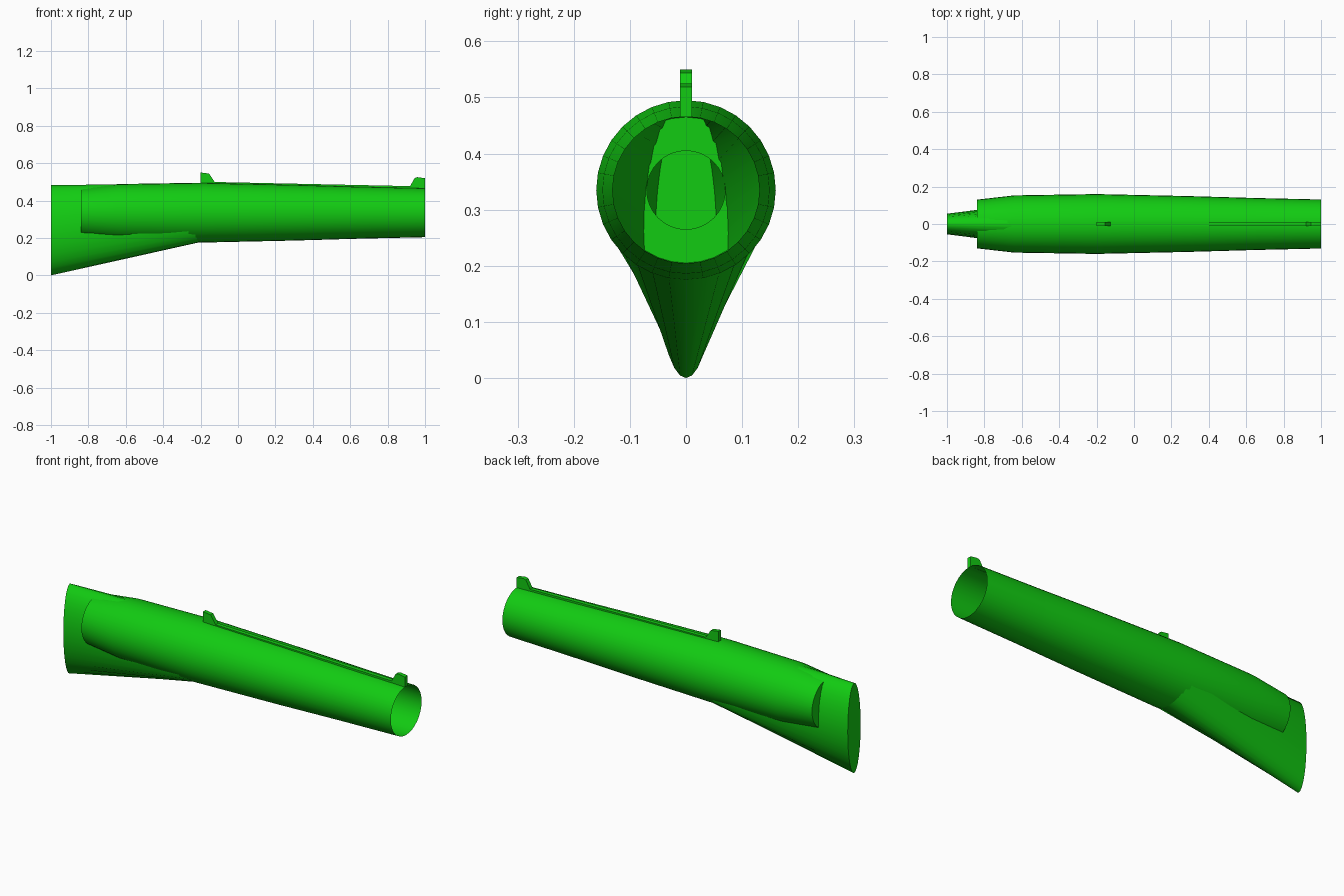
import bpy, bmesh
from math import sin, cos, tau

cube = bpy.data.objects.get("Cube")
if cube:
    bpy.data.objects.remove(cube)

SIDES = 32
AXIS_Z = 0.335

green = bpy.data.materials.new("bright green")
green.use_nodes = True
COLOUR = (0.006, 0.6, 0.006, 1)
green.diffuse_color = COLOUR
green.node_tree.nodes["Principled BSDF"].inputs["Base Color"].default_value = COLOUR


def finish(name, bm, smooth=True):
    """Turn a bmesh into a named green object."""
    mesh = bpy.data.meshes.new(name)
    bm.to_mesh(mesh)
    bm.free()
    mesh.materials.append(green)
    obj = bpy.data.objects.new(name, mesh)
    bpy.context.collection.objects.link(obj)
    if smooth:
        bpy.ops.object.select_all(action='DESELECT')
        obj.select_set(True)
        bpy.context.view_layer.objects.active = obj
        bpy.ops.object.shade_smooth_by_angle(angle=0.6)
    return obj


def loft(name, sections, cap_start=False):
    """Skin elliptical sections (x, centre z, half width, half height)."""
    bm = bmesh.new()
    rings = []
    for x, cz, w, h in sections:
        rings.append([bm.verts.new((x, w * cos(tau * i / SIDES), cz + h * sin(tau * i / SIDES)))
                      for i in range(SIDES)])
    for a, b in zip(rings, rings[1:]):
        for i in range(SIDES):
            j = (i + 1) % SIDES
            bm.faces.new((a[i], a[j], b[j], b[i]))
    if cap_start:
        bm.faces.new(rings[0][::-1])
    # Sections run towards +x, so the first skin face must look outward
    bm.normal_update()
    face = bm.faces[:][SIDES] if len(rings) > 2 else bm.faces[:][0]
    middle = face.calc_center_median()
    if face.normal.y * middle.y + face.normal.z * (middle.z - AXIS_Z) < 0:
        bmesh.ops.reverse_faces(bm, faces=bm.faces[:])
    return finish(name, bm)


# Open tapered barrel
loft("barrel", [(-0.2, AXIS_Z, 0.158, 0.158), (1, AXIS_Z, 0.131, 0.131)])

# Stock: round at the barrel, narrow and deep at the closed butt
loft("stock", [(-1, 0.241, 0.055, 0.241), (-0.2, AXIS_Z, 0.157, 0.157)], cap_start=True)

# Rounded sleeve around the stock and barrel, stepped at its rear end
sleeve = [(-0.84, 0.07), (-0.84, 0.13), (-0.64, 0.153), (-0.2, 0.16),
          (0.3, 0.149), (0.75, 0.136)]
loft("sleeve", [(x, AXIS_Z, r, r) for x, r in sleeve])

# Top rib with rear and front sights, extruded from one side profile
profile = [(-0.2, 0.47), (-0.2, 0.55), (-0.155, 0.544), (-0.125, 0.499),
           (0.92, 0.477), (0.945, 0.521), (0.96, 0.525), (1, 0.519), (1, 0.465)]
bm = bmesh.new()
side = bm.faces.new([bm.verts.new((x, -0.011, z)) for x, z in profile])
extruded = bmesh.ops.extrude_face_region(bm, geom=[side])
moved = [v for v in extruded["geom"] if isinstance(v, bmesh.types.BMVert)]
bmesh.ops.translate(bm, verts=moved, vec=(0, 0.022, 0))
bmesh.ops.recalc_face_normals(bm, faces=bm.faces[:])
finish("sight_rib", bm, smooth=False)
